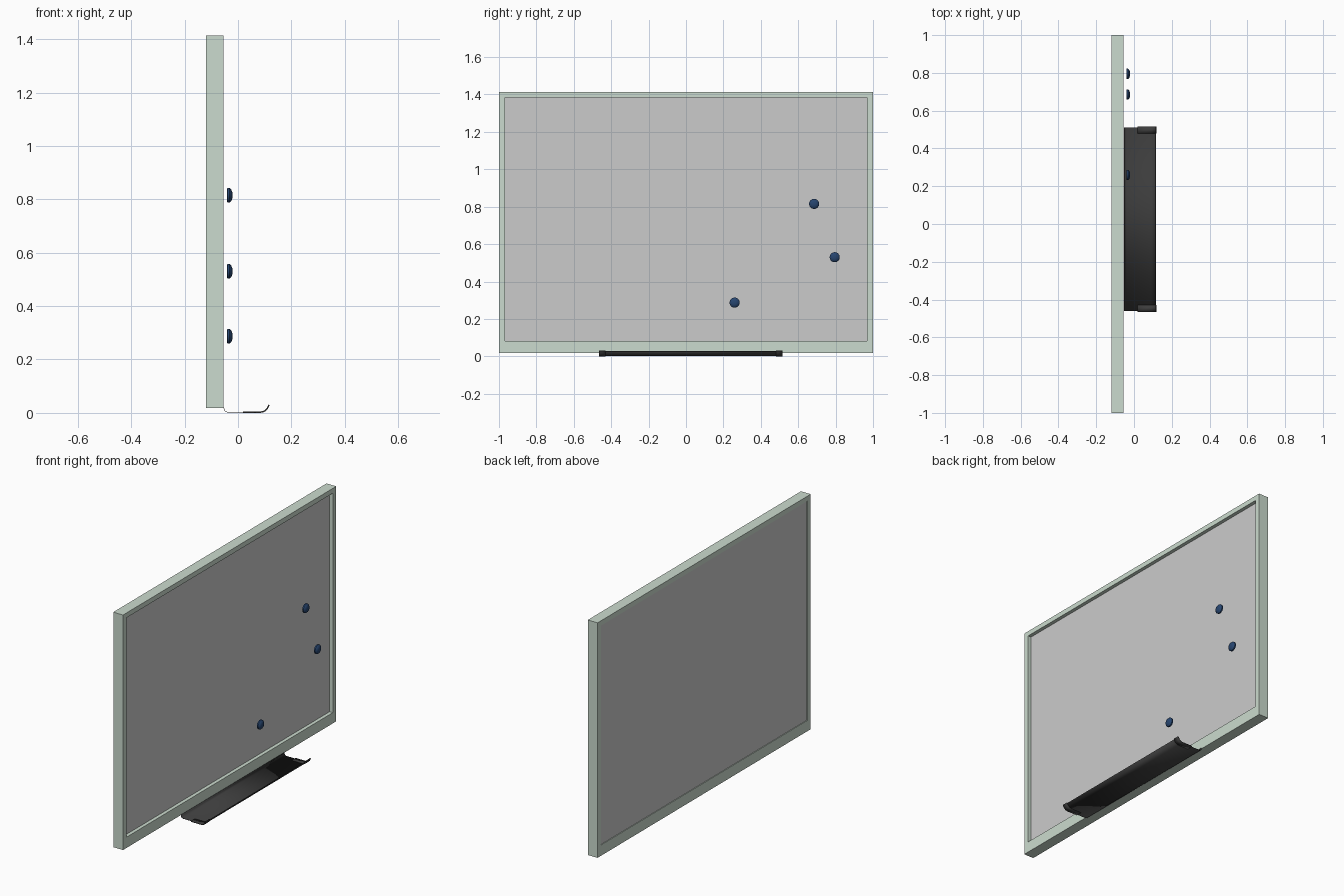
import bpy, bmesh, math

if "Cube" in bpy.data.objects:
    bpy.data.objects.remove(bpy.data.objects["Cube"])


def material(name, rgb):
    m = bpy.data.materials.new(name)
    m.diffuse_color = (*rgb, 1)
    m.use_nodes = True
    m.node_tree.nodes["Principled BSDF"].inputs["Base Color"].default_value = m.diffuse_color
    return m


def add_object(name, bm, mat=None, smooth=False):
    bmesh.ops.recalc_face_normals(bm, faces=bm.faces)
    me = bpy.data.meshes.new(name)
    bm.to_mesh(me)
    bm.free()
    ob = bpy.data.objects.new(name, me)
    bpy.context.collection.objects.link(ob)
    if mat:
        me.materials.append(mat)
    if smooth:
        bpy.ops.object.select_all(action='DESELECT')
        ob.select_set(True)
        bpy.context.view_layer.objects.active = ob
        bpy.ops.object.shade_smooth_by_angle(angle=math.radians(40))
    return ob


def rectangle(bm, x, y, z0, z1):
    return [bm.verts.new((x, a, b)) for a, b in ((-y, z0), (y, z0), (y, z1), (-y, z1))]


def sheet(name, profile, y0, y1, thick, mat):
    """Profile in x/z swept along y, given a thin wall."""
    bm = bmesh.new()
    rows = [[bm.verts.new((x, y, z)) for x, z in profile] for y in (y0, y1)]
    for i in range(len(profile) - 1):
        bm.faces.new((rows[0][i], rows[0][i + 1], rows[1][i + 1], rows[1][i]))
    ob = add_object(name, bm, mat, True)
    mod = ob.modifiers.new("wall", 'SOLIDIFY')
    mod.thickness = thick
    mod.offset = 0
    return ob


green = material("sage_frame", (0.60, 0.71, 0.62))
dark = material("dark_tray", (0.045, 0.045, 0.045))
navy = material("navy_magnet", (0.02, 0.06, 0.16))

# Frame: four loops joined into a hollow rectangular ring
bm = bmesh.new()
loops = [rectangle(bm, -0.119, 1.0, 0.018, 1.413),
         rectangle(bm, -0.055, 1.0, 0.018, 1.413),
         rectangle(bm, -0.055, 0.968, 0.082, 1.384),
         rectangle(bm, -0.119, 0.968, 0.082, 1.384)]
for k in range(4):
    a, b = loops[k], loops[(k + 1) % 4]
    for i in range(4):
        j = (i + 1) % 4
        bm.faces.new((a[i], a[j], b[j], b[i]))
add_object("frame", bm, green)

# Writing panel, recessed at the front
bm = bmesh.new()
back = rectangle(bm, -0.115, 0.968, 0.082, 1.384)
front = rectangle(bm, -0.076, 0.968, 0.082, 1.384)
bm.faces.new(back)
bm.faces.new(front)
for i in range(4):
    j = (i + 1) % 4
    bm.faces.new((back[i], back[j], front[j], front[i]))
add_object("writing_panel", bm)

# Pen tray: low back wall, flat floor, curled front lip
lip = [(0.085, 0.003), (0.094, 0.0045), (0.102, 0.0085),
       (0.108, 0.0145), (0.112, 0.021), (0.115, 0.027)]
rear = [(-0.053, 0.021), (-0.052, 0.013), (-0.048, 0.0065), (-0.040, 0.003)]
sheet("pen_tray", rear + lip, -0.46, 0.51, 0.002, dark)

# End clips wrapped round the front half of the tray
for side, y0, y1 in (("left", -0.465, -0.43), ("right", 0.48, 0.515)):
    sheet(side + "_tray_clip", [(0.018, 0.003)] + lip + [(0.1165, 0.030)], y0, y1, 0.0055, dark)

# Magnets: flat-backed domed discs
for n, (y, z) in enumerate(((0.685, 0.815), (0.795, 0.53), (0.26, 0.287))):
    bm = bmesh.new()
    rings = []
    for x, r in ((-0.041, 0.024), (-0.039, 0.027), (-0.031, 0.027), (-0.025, 0.021), (-0.021, 0.011)):
        rings.append([bm.verts.new((x, y + r * math.cos(t * math.tau / 24), z + r * math.sin(t * math.tau / 24)))
                      for t in range(24)])
    for a, b in zip(rings, rings[1:]):
        for i in range(24):
            j = (i + 1) % 24
            bm.faces.new((a[i], a[j], b[j], b[i]))
    bm.faces.new(rings[0])
    bm.faces.new(rings[-1])
    add_object("magnet_%d" % (n + 1), bm, navy, True)
